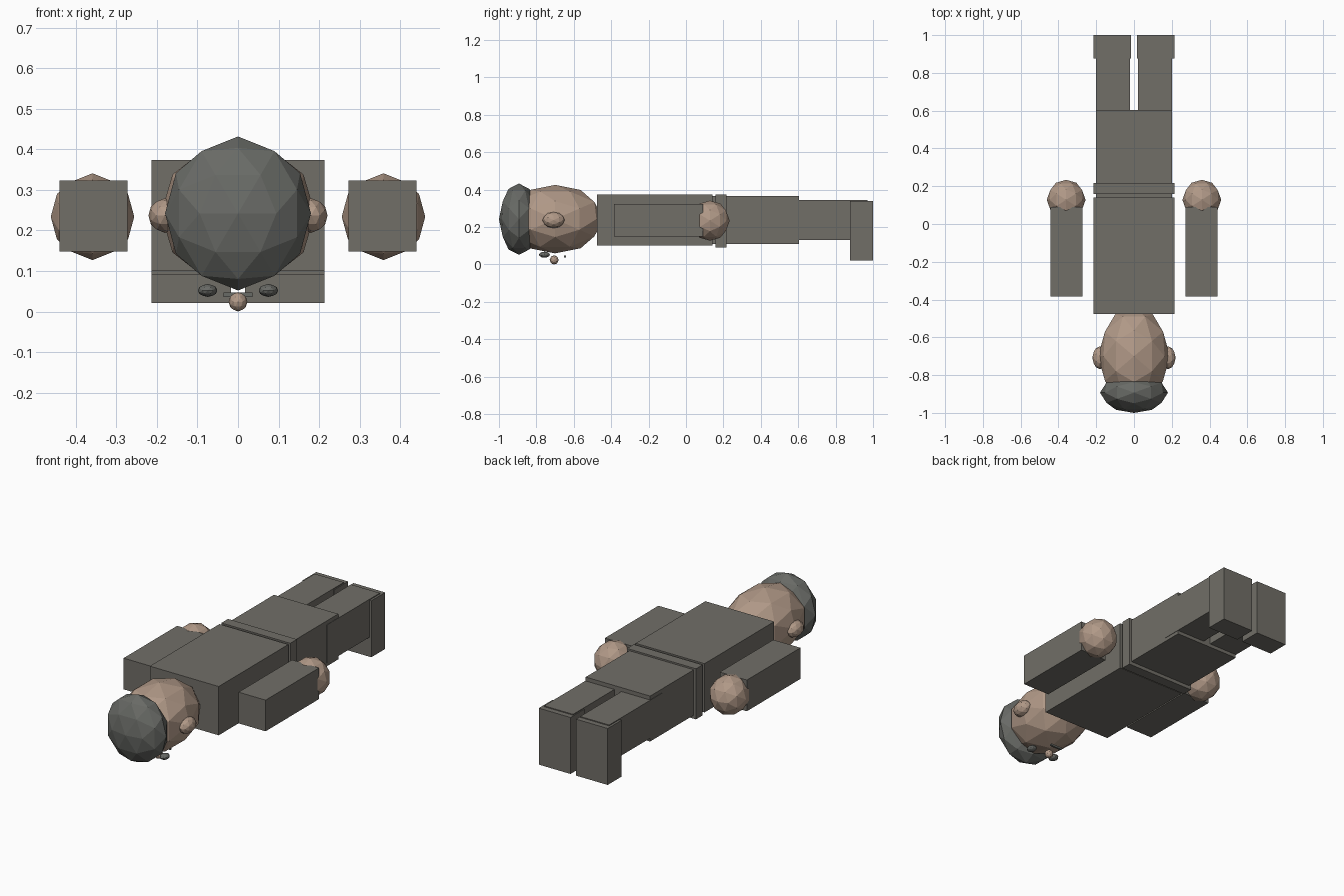
import bpy, bmesh
from mathutils import Vector

cube = bpy.data.objects.get("Cube")
if cube:
    bpy.data.objects.remove(cube, do_unlink=True)


def material(name, rgb):
    mat = bpy.data.materials.new(name)
    mat.use_nodes = True
    color = (*rgb, 1.0)
    mat.diffuse_color = color
    mat.node_tree.nodes["Principled BSDF"].inputs["Base Color"].default_value = color
    return mat


CLOTH = material("warm grey cloth", (0.165, 0.157, 0.137))
HAIR = material("cool grey hair", (0.140, 0.145, 0.133))
SKIN = material("tan skin", (0.44, 0.32, 0.245))


def finish(name, bm, mat):
    bmesh.ops.recalc_face_normals(bm, faces=bm.faces)
    mesh = bpy.data.meshes.new(name)
    bm.to_mesh(mesh)
    bm.free()
    mesh.materials.append(mat)
    obj = bpy.data.objects.new(name, mesh)
    bpy.context.collection.objects.link(obj)
    return obj


def box(name, xs, ys, zs, mat):
    """Box spanning the given ranges."""
    bm = bmesh.new()
    bmesh.ops.create_cube(bm, size=1)
    for v in bm.verts:
        v.co = [(r[0] + r[1]) / 2 + c * (r[1] - r[0]) for c, r in zip(v.co, (xs, ys, zs))]
    return finish(name, bm, mat)


def ball(name, center, radii, mat):
    """Faceted ball whose edge midpoints lie on the main axes."""
    bm = bmesh.new()
    phi = (1 + 5 ** 0.5) / 2
    for a in (-1, 1):
        for b in (-phi, phi):
            for co in ((a, b, 0), (0, a, b), (b, 0, a)):
                bm.verts.new(co)
    bmesh.ops.convex_hull(bm, input=bm.verts[:])
    bmesh.ops.subdivide_edges(bm, edges=bm.edges[:], cuts=1, use_grid_fill=True)
    for v in bm.verts:
        n = v.co.normalized()
        v.co = Vector(center) + Vector([c * r for c, r in zip(n, radii)])
    return finish(name, bm, mat)


def sides():
    return (("left", 1), ("right", -1))


def side_range(s, inner, outer):
    return sorted((s * inner, s * outer))


# Body
box("torso", (-0.214, 0.214), (-0.477, 0.141), (0.10, 0.374), CLOTH)
box("belt", (-0.214, 0.214), (0.158, 0.217), (0.09, 0.374), CLOTH)
box("hips", (-0.20, 0.20), (0.12, 0.604), (0.11, 0.365), CLOTH)

# Head
ball("head", (0, -0.70, 0.242), (0.19, 0.26, 0.183), SKIN)
ball("hair", (0, -0.893, 0.242), (0.18, 0.107, 0.19), HAIR)
ball("nose", (0, -0.705, 0.024), (0.023, 0.024, 0.024), SKIN)
box("mouth", (-0.036, 0.036), (-0.652, -0.641), (0.036, 0.047), HAIR)

# Paired parts
for side, s in sides():
    ball(side + "_ear", (s * 0.18, -0.708, 0.237), (0.041, 0.06, 0.043), SKIN)
    ball(side + "_eye", (s * 0.075, -0.757, 0.052), (0.024, 0.03, 0.016), HAIR)
    box(side + "_arm", side_range(s, 0.273, 0.441), (-0.385, 0.09), (0.148, 0.323), CLOTH)
    ball(side + "_hand", (s * 0.359, 0.128, 0.234), (0.103, 0.106, 0.107), SKIN)
    box(side + "_leg", side_range(s, 0.022, 0.202), (0.50, 0.97), (0.13, 0.343), CLOTH)
    box(side + "_foot", side_range(s, 0.017, 0.214), (0.877, 1.0), (0.021, 0.338), CLOTH)
